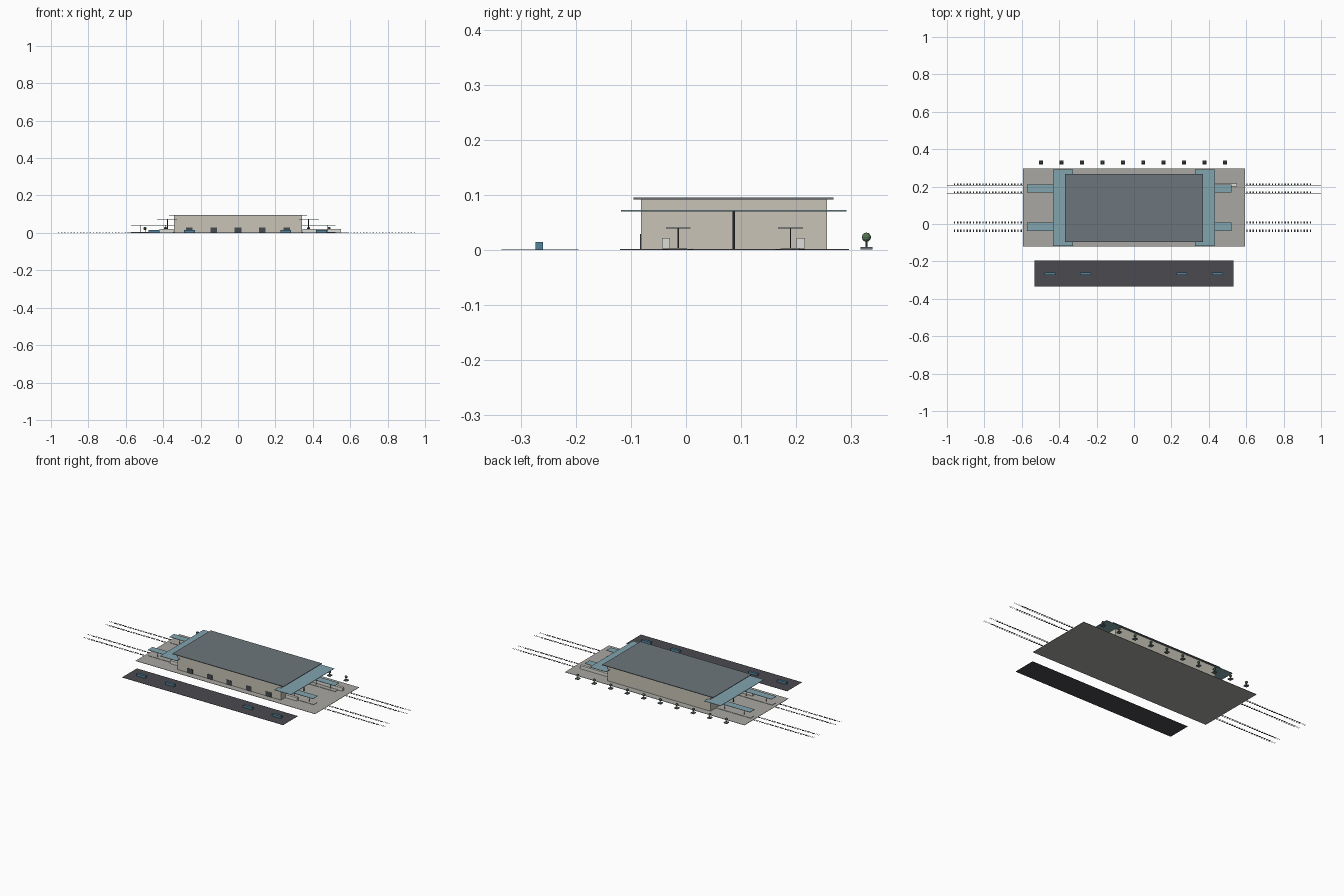
import bpy, bmesh
from mathutils import Matrix, Vector

if "Cube" in bpy.data.objects:
    bpy.data.objects.remove(bpy.data.objects["Cube"])


def material(name, rgb):
    m = bpy.data.materials.new(name)
    m.diffuse_color = (*rgb, 1)
    m.use_nodes = True
    m.node_tree.nodes["Principled BSDF"].inputs["Base Color"].default_value = m.diffuse_color
    return m


STONE = material("stone", (0.58, 0.55, 0.47))
PAVING = material("paving", (0.40, 0.39, 0.36))
SLATE = material("slate", (0.15, 0.18, 0.20))
TEAL = material("teal", (0.22, 0.37, 0.42))
ASPHALT = material("asphalt", (0.07, 0.07, 0.08))
DARK = material("dark", (0.06, 0.07, 0.08))
BLUE = material("blue", (0.09, 0.22, 0.32))
GREEN = material("green", (0.10, 0.19, 0.10))
PALE = material("pale", (0.72, 0.72, 0.68))


def boxes(name, spans, mat):
    """One object made of boxes given as (x0, x1, y0, y1, z0, z1)."""
    bm = bmesh.new()
    for x0, x1, y0, y1, z0, z1 in spans:
        t = Matrix.Translation(((x0 + x1) / 2, (y0 + y1) / 2, (z0 + z1) / 2))
        s = Matrix.Diagonal((x1 - x0, y1 - y0, z1 - z0, 1))
        bmesh.ops.create_cube(bm, size=1, matrix=t @ s)
    return finish(name, bm, mat)


def finish(name, bm, mat):
    me = bpy.data.meshes.new(name)
    bm.to_mesh(me)
    bm.free()
    me.materials.append(mat)
    ob = bpy.data.objects.new(name, me)
    bpy.context.collection.objects.link(ob)
    return ob


def cylinders(name, items, mat, sides=8):
    """Vertical cylinders given as (x, y, z0, z1, radius)."""
    bm = bmesh.new()
    for x, y, z0, z1, r in items:
        bmesh.ops.create_cone(bm, cap_ends=True, segments=sides, radius1=r, radius2=r,
                              depth=z1 - z0, matrix=Matrix.Translation((x, y, (z0 + z1) / 2)))
    return finish(name, bm, mat)


# Ground slab and forecourt road
boxes("plaza_slab", [(-0.594, 0.594, -0.120, 0.296, 0, 0.002)], PAVING)
boxes("front_road", [(-0.533, 0.533, -0.335, -0.195, 0, 0.001)], ASPHALT)

# Main hall with flat overhanging roof
boxes("station_hall", [(-0.342, 0.342, -0.082, 0.256, 0.001, 0.093)], STONE)
boxes("main_roof", [(-0.368, 0.368, -0.095, 0.268, 0.092, 0.0955)], SLATE)
boxes("front_doors", [(x - 0.018, x + 0.018, -0.084, -0.081, 0.002, 0.029)
                      for x in (-0.26, -0.13, 0, 0.13, 0.26)], DARK)

# End canopies and their columns
boxes("end_canopies", [(-0.433, -0.325, -0.118, 0.292, 0.0705, 0.073),
                       (0.325, 0.433, -0.118, 0.292, 0.0705, 0.073)], TEAL)
cylinders("canopy_columns", [(s * 0.376, 0.087, 0.002, 0.071, 0.0025) for s in (-1, 1)], DARK)

# Island platforms with T-shaped shelters
islands = (-0.014, 0.190)
ends = ((-0.572, -0.342), (0.342, 0.522))
boxes("island_platforms", [(a, b, y - 0.016, y + 0.016, 0.001, 0.004)
                           for y in islands for a, b in ends], PAVING)
boxes("platform_shelters", [(a, b, y - 0.0225, y + 0.0225, 0.039, 0.041)
                            for y in islands for a, b in ends], TEAL)
cylinders("shelter_posts", [(x, y, 0.003, 0.040, 0.0012)
                            for y in islands for x in (-0.52, -0.39, 0.385, 0.48)], DARK)

# Tracks beyond the slab: sleepers and fine rails
tracks = (-0.036, 0.008, 0.168, 0.211)
xs = [-0.96 + 0.017 * i for i in range(113)]
boxes("sleepers", [(x - 0.0035, x + 0.0035, y - 0.0055, y + 0.0055, 0.0005, 0.002)
                   for y in tracks for x in xs if abs(x) > 0.597], DARK)
boxes("rails", [(min(s, s * 0.594), max(s, s * 0.594), y + o - 0.0004, y + o + 0.0004, 0.0018, 0.0026)
                for y in tracks for o in (-0.0035, 0.0035) for s in (-1, 1)], SLATE)

# Railcars beside the platforms
boxes("railcars", [(0.345, 0.42, -0.044, -0.029, 0.003, 0.022),
                   (-0.42, -0.345, -0.044, -0.029, 0.003, 0.022),
                   (0.345, 0.55, 0.201, 0.216, 0.003, 0.022)], PALE)

# Parked vehicles on the road
boxes("vehicles", [(x - 0.029, x + 0.029, -0.274, -0.260, 0.001, 0.0145)
                   for x in (-0.45, -0.26, 0.255, 0.447)], BLUE)

# Row of trees in planters along the back
tree_xs = [-0.497 + 0.1093 * i for i in range(10)]
boxes("planters", [(x - 0.0105, x + 0.0105, 0.317, 0.339, 0.001, 0.006) for x in tree_xs], SLATE)
cylinders("tree_trunks", [(x, 0.328, 0.005, 0.018, 0.0015) for x in tree_xs], DARK, 6)
bm = bmesh.new()
for x in tree_xs:
    bmesh.ops.create_icosphere(bm, subdivisions=2, radius=0.0085,
                               matrix=Matrix.Translation(Vector((x, 0.328, 0.0235))))
finish("tree_crowns", bm, GREEN)
